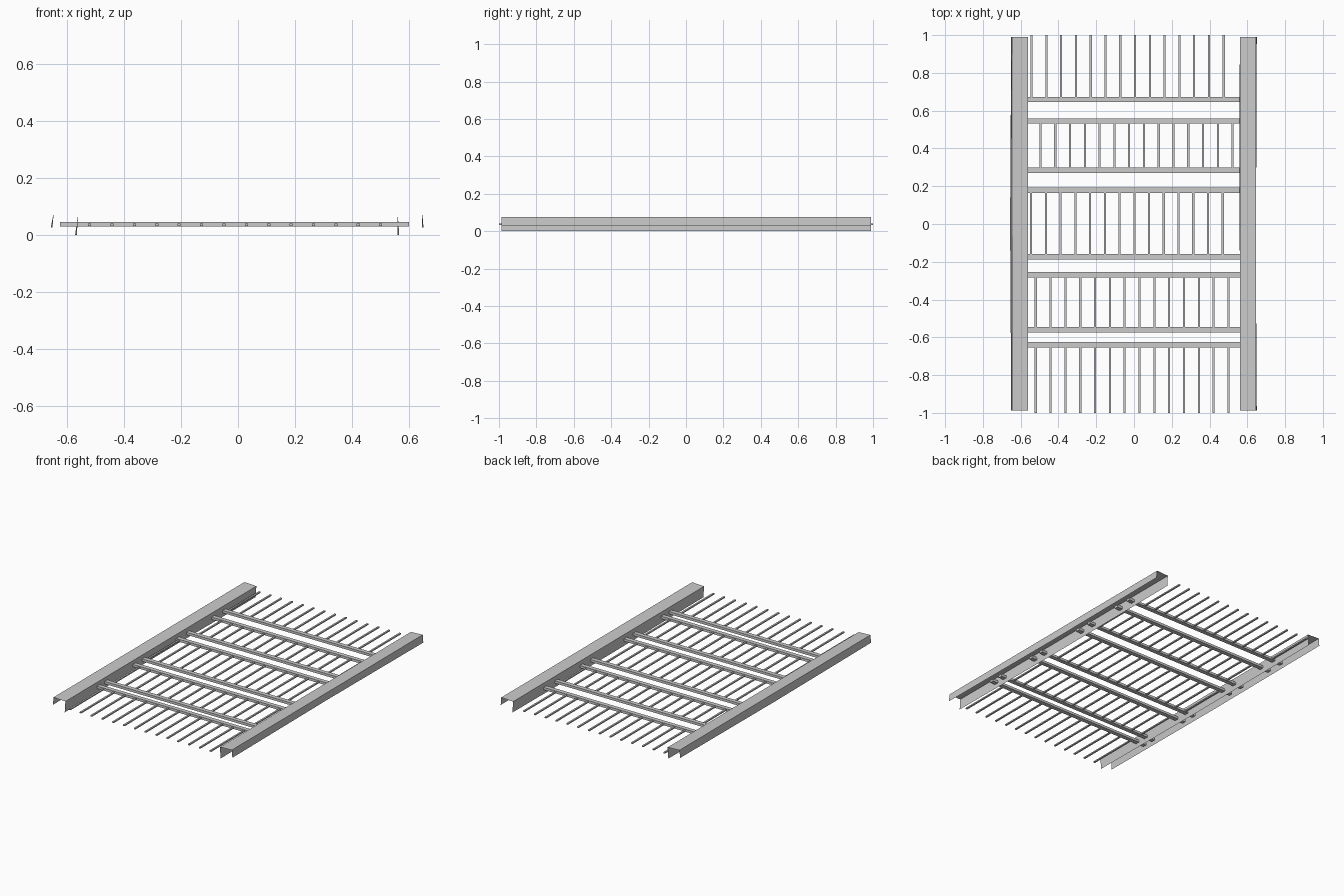
import bpy
import bmesh
from mathutils import Matrix

cube = bpy.data.objects.get("Cube")
if cube:
    bpy.data.objects.remove(cube, do_unlink=True)

steel = bpy.data.materials.new("light_grey_steel")
steel.use_nodes = True
steel.diffuse_color = (0.6, 0.6, 0.6, 1)
steel.node_tree.nodes["Principled BSDF"].inputs["Base Color"].default_value = (0.6, 0.6, 0.6, 1)


def finish(name, bm):
    mesh = bpy.data.meshes.new(name)
    bm.to_mesh(mesh)
    bm.free()
    mesh.materials.append(steel)
    obj = bpy.data.objects.new(name, mesh)
    bpy.context.collection.objects.link(obj)
    return obj


def add_box(bm, center, size):
    bmesh.ops.create_cube(bm, size=1, matrix=Matrix.Translation(center) @ Matrix.Diagonal((*size, 1)))


def channel_rail(name, side):
    # Thin sheet folded into an upside-down channel, slightly bowed at mid length
    bm = bmesh.new()
    rows = []
    for y, bow in ((-0.987, 0), (0, -0.006), (0.99, 0)):
        profile = ((0.565, 0), (0.56, 0.073), (0.646, 0.077), (0.65, 0.027))
        shifts = (bow, 0, 0, bow)
        rows.append([bm.verts.new((side * x + s, y, z)) for (x, z), s in zip(profile, shifts)])
    for near, far in zip(rows, rows[1:]):
        for i in range(3):
            quad = (near[i], near[i + 1], far[i + 1], far[i])
            bm.faces.new(quad if side > 0 else quad[::-1])
    finish(name, bm)


channel_rail("left_rail", 1)
channel_rail("right_rail", -1)

# Cross bars pass through the inner walls of both rails
BARS = (-0.64, -0.56, -0.268, -0.173, 0.178, 0.284, 0.545, 0.659)
for number, y in enumerate(BARS, 1):
    bm = bmesh.new()
    add_box(bm, (-0.012, y, 0.037), (1.224, 0.028, 0.016))
    finish(f"cross_bar_{number}", bm)

# Rows of thin rods between the bars: first x, last x, start y, end y
ROWS = (
    (-0.52, 0.5, -1.0, -0.64),
    (-0.52, 0.5, -0.56, -0.268),
    (-0.545, 0.47, -0.173, 0.178),
    (-0.495, 0.522, 0.284, 0.545),
    (-0.542, 0.475, 0.659, 1.0),
)
COUNT = 14
for number, (first, last, start, end) in enumerate(ROWS, 1):
    bm = bmesh.new()
    for i in range(COUNT):
        x = first + (last - first) * i / (COUNT - 1)
        add_box(bm, (x, (start + end) / 2, 0.036), (0.011, end - start, 0.008))
    finish(f"rod_row_{number}", bm)
